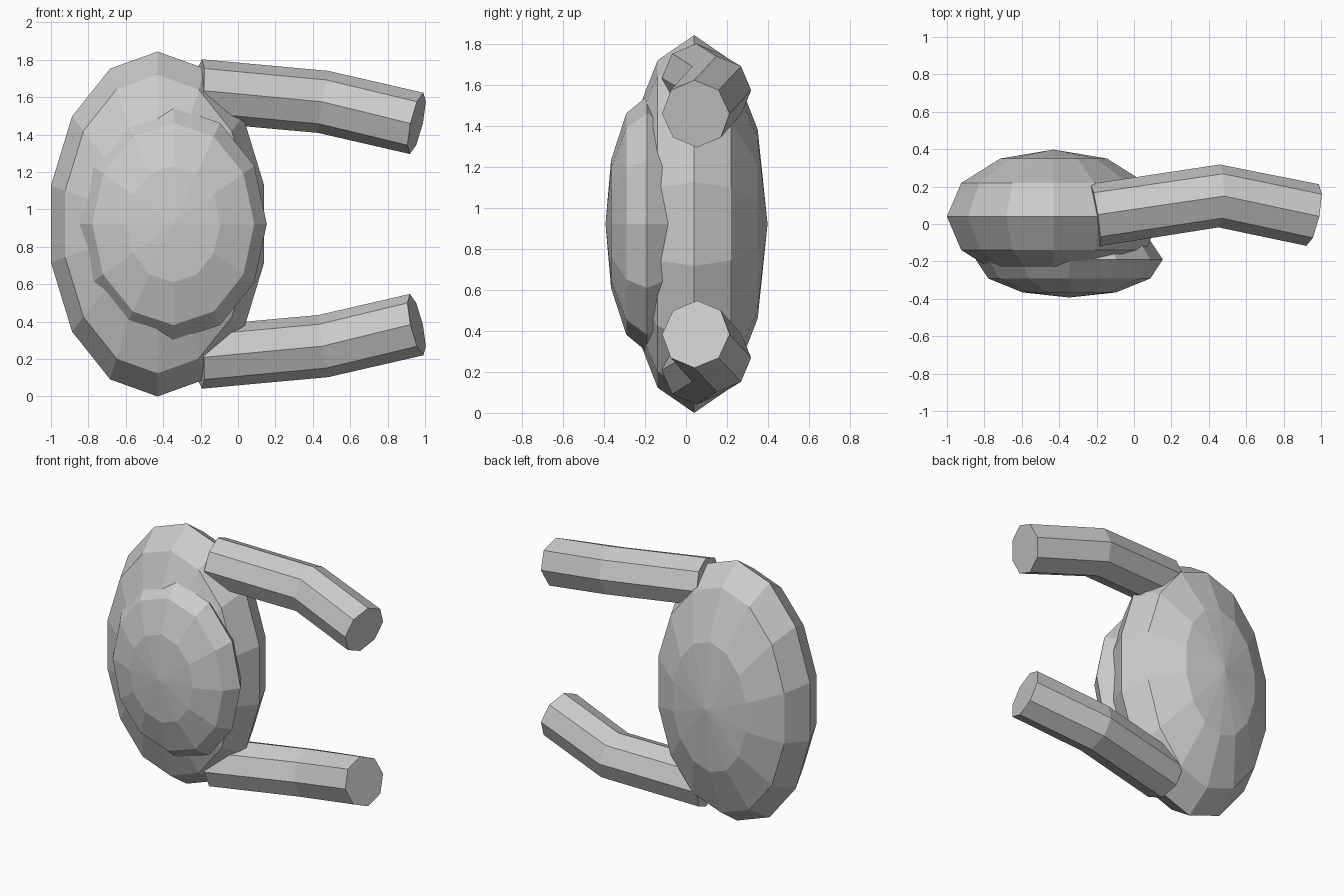
import bpy
import bmesh
from math import sin, cos, pi
from mathutils import Vector

cube = bpy.data.objects.get("Cube")
if cube:
    bpy.data.objects.remove(cube, do_unlink=True)

grey = bpy.data.materials.new("plain grey")
grey.use_nodes = True
grey.diffuse_color = (0.6, 0.6, 0.6, 1)
grey.node_tree.nodes["Principled BSDF"].inputs["Base Color"].default_value = (0.6, 0.6, 0.6, 1)

MID_Z = 0.922


def skin(name, rings, cap=False):
    """Bridge a list of equal-sized point rings into one flat-shaded mesh."""
    bm = bmesh.new()
    loops = [[bm.verts.new(p) for p in ring] for ring in rings]
    n = len(loops[0])
    for a, b in zip(loops, loops[1:]):
        for i in range(n):
            j = (i + 1) % n
            bm.faces.new((a[i], a[j], b[j], b[i]))
    if cap:
        bm.faces.new(loops[0])
        bm.faces.new(loops[-1])
    # Collapse zero-radius rings into poles
    bmesh.ops.remove_doubles(bm, verts=bm.verts, dist=0.0001)
    bmesh.ops.recalc_face_normals(bm, faces=bm.faces)
    mesh = bpy.data.meshes.new(name)
    bm.to_mesh(mesh)
    bm.free()
    mesh.materials.append(grey)
    obj = bpy.data.objects.new(name, mesh)
    bpy.context.collection.objects.link(obj)
    return obj


def ellipsoid(name, centre, radii, segments, steps=6):
    """Faceted ellipsoid with its poles on the y axis and a vertex at the top."""
    c = Vector(centre)
    rings = []
    for k in range(steps + 1):
        lat = pi * k / steps
        ring = []
        for i in range(segments):
            a = 2 * pi * i / segments
            ring.append(c + Vector((radii[0] * sin(lat) * sin(a),
                                    -radii[1] * cos(lat),
                                    radii[2] * sin(lat) * cos(a))))
        rings.append(ring)
    return skin(name, rings)


def tube(name, path, radius, sides=8):
    """Capped, mitred tube along a path of points."""
    pts = [Vector(p) for p in path]
    dirs = [(b - a).normalized() for a, b in zip(pts, pts[1:])]
    rings = []
    for i, p in enumerate(pts):
        n = (dirs[max(i - 1, 0)] + dirs[min(i, len(dirs) - 1)]).normalized()
        up = Vector((0, 0, 1))
        u = (up - n * n.dot(up)).normalized()
        v = n.cross(u)
        rings.append([p + radius * (u * cos(2 * pi * k / sides) + v * sin(2 * pi * k / sides))
                      for k in range(sides)])
    return skin(name, rings, cap=True)


# Main body and the smaller dome on its front
ellipsoid("body", (-0.43, 0.04, MID_Z), (0.585, 0.358, MID_Z), 14)
ellipsoid("front_dome", (-0.346, -0.19, MID_Z), (0.5, 0.203, 0.624), 12)

# Upper and lower bent arms, mirrored about the body's middle height
for name, side in (("upper_arm", 1), ("lower_arm", -1)):
    path = [(x, y, MID_Z + side * h) for x, y, h in
            ((-0.208, 0.048, 0.713), (0.455, 0.15, 0.653), (0.955, 0.048, 0.538))]
    tube(name, path, 0.168)
